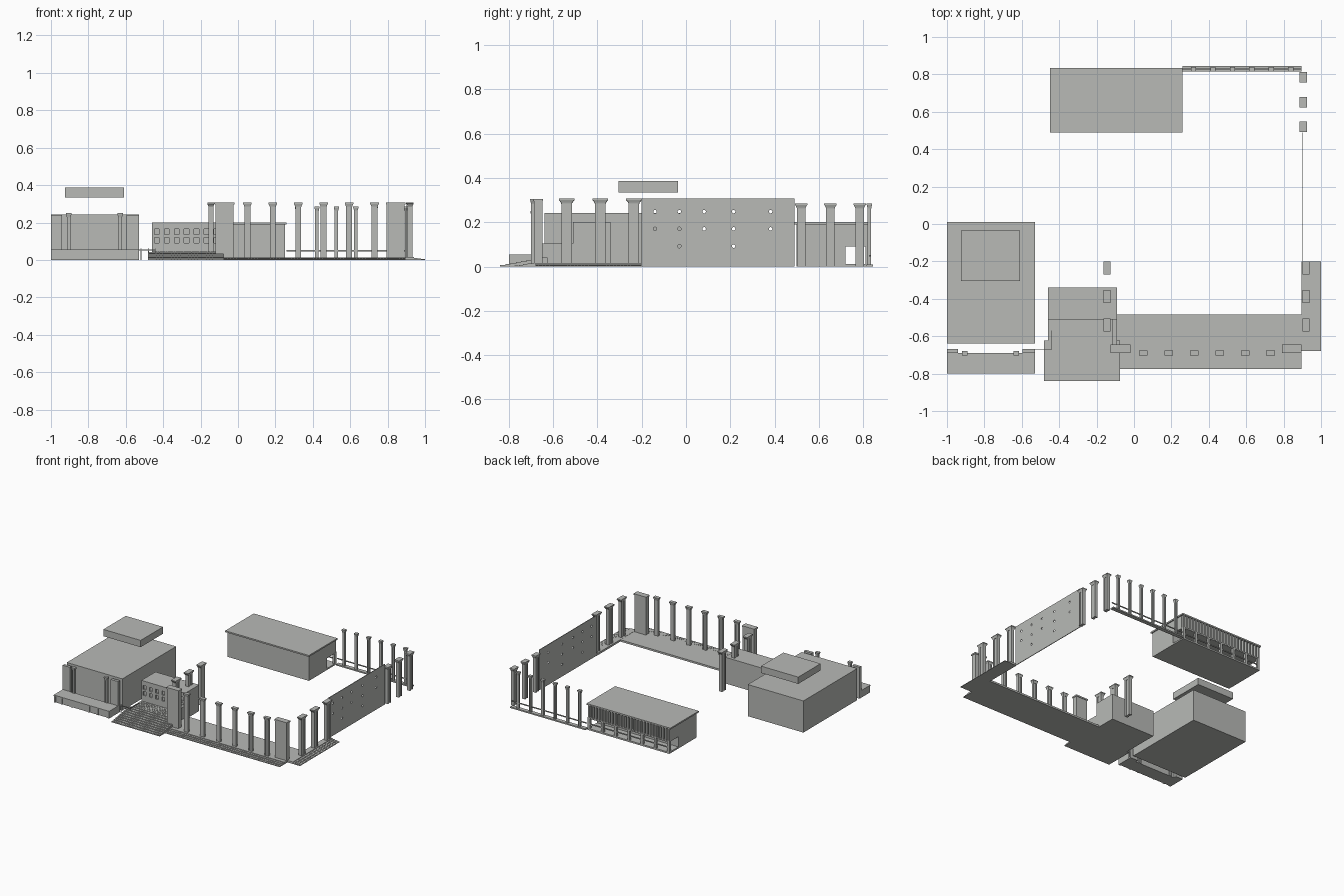
import bpy
import bmesh
import math
from mathutils import Matrix, Vector

cube = bpy.data.objects.get("Cube")
if cube:
    bpy.data.objects.remove(cube)

stone = bpy.data.materials.new("grey stone")
stone.use_nodes = True
GREY = (0.48, 0.49, 0.47, 1)
stone.diffuse_color = GREY
stone.node_tree.nodes["Principled BSDF"].inputs["Base Color"].default_value = GREY


def box(bm, x0, x1, y0, y1, z0, z1):
    size = Vector((x1 - x0, y1 - y0, z1 - z0))
    mid = Vector((x0 + x1, y0 + y1, z0 + z1)) / 2
    bmesh.ops.create_cube(bm, size=1, matrix=Matrix.Translation(mid) @ Matrix.Diagonal(size).to_4x4())


def finish(name, bm):
    mesh = bpy.data.meshes.new(name)
    bm.to_mesh(mesh)
    bm.free()
    mesh.materials.append(stone)
    obj = bpy.data.objects.new(name, mesh)
    bpy.context.collection.objects.link(obj)
    return obj


def boxes(name, *parts):
    bm = bmesh.new()
    for part in parts:
        box(bm, *part)
    return finish(name, bm)


def loft(bm, cx, cy, rings):
    """Join rectangular rings (half width, half depth, height) into a solid."""
    loops = [[bm.verts.new((cx + sx * w, cy + sy * d, z))
              for sx, sy in ((-1, -1), (1, -1), (1, 1), (-1, 1))] for w, d, z in rings]
    for low, high in zip(loops, loops[1:]):
        for i in range(4):
            j = (i + 1) % 4
            bm.faces.new((low[i], low[j], high[j], high[i]))
    bm.faces.new(loops[0][::-1])
    bm.faces.new(loops[-1])


def columns(name, spots, w, d, top, base=0.0):
    """Flanged shafts with flared caps; w and d are the cap half sizes."""
    bm = bmesh.new()
    sw, sd = w * 0.68, d * 0.68
    neck = top - 0.024
    for x, y in spots:
        if w > d:
            box(bm, x - sw, x + sw, y - sd * 0.7, y + sd * 0.7, base, neck)
            for s in (-1, 1):
                box(bm, x + s * sw * 0.7 - sw * 0.3, x + s * sw * 0.7 + sw * 0.3, y - sd, y + sd, base, neck)
        else:
            box(bm, x - sw * 0.7, x + sw * 0.7, y - sd, y + sd, base, neck)
            for s in (-1, 1):
                box(bm, x - sw, x + sw, y + s * sd * 0.7 - sd * 0.3, y + s * sd * 0.7 + sd * 0.3, base, neck)
        loft(bm, x, y, [(sw, sd, neck), (sw * 1.1, sd * 1.1, neck + 0.006),
                        (w * 0.95, d * 0.95, top - 0.008), (w, d, top - 0.007), (w, d, top)])
    return finish(name, bm)


def paving(bm, x0, x1, y0, y1, z, nx, ny):
    """Slab topped with separate paving stones."""
    box(bm, x0, x1, y0, y1, 0, z - 0.002)
    dx, dy, gap = (x1 - x0) / nx, (y1 - y0) / ny, 0.0015
    for i in range(nx):
        for j in range(ny):
            x, y = x0 + i * dx, y0 + j * dy
            box(bm, x, x + dx - gap, y, y + dy - gap, z - 0.002, z)


# West hall with floating roof block
boxes("west_hall", (-1, -0.53, -0.64, 0.01, 0, 0.242))
boxes("west_roof_block", (-0.925, -0.61, -0.305, -0.035, 0.335, 0.387))

# Porch plinth with raised pilasters and coping
porch = bmesh.new()
box(porch, -1, -0.53, -0.795, -0.69, 0, 0.047)
box(porch, -1, -0.53, -0.80, -0.69, 0.047, 0.055)
for x in (-0.99, -0.935, -0.845, -0.705, -0.63, -0.54):
    box(porch, x - 0.008, x + 0.008, -0.80, -0.79, 0, 0.05)
finish("west_porch", porch)
boxes("porch_walls", (-1, -0.94, -0.69, -0.668, 0, 0.24), (-0.595, -0.53, -0.69, -0.668, 0, 0.24))
columns("porch_columns", [(-0.905, -0.69), (-0.63, -0.69)], 0.015, 0.012, 0.25)
boxes("corner_fence", (-0.53, -0.44, -0.674, -0.670, 0.05, 0.056),
      (-0.444, -0.44, -0.674, -0.57, 0.05, 0.056),
      *[(x, x + 0.004, -0.674, -0.670, 0, 0.06) for x in (-0.52, -0.48, -0.444)])

# Gate house with inset windows
gate = bmesh.new()
box(gate, -0.46, -0.09, -0.50, -0.34, 0, 0.2)
xs = [-0.46 + 0.37 * i / 7 for i in range(8)]
for x in xs:
    box(gate, max(x - 0.014, -0.46), min(x + 0.014, -0.09), -0.51, -0.50, 0, 0.2)
for z0, z1 in ((0, 0.09), (0.12, 0.135), (0.165, 0.2)):
    box(gate, -0.46, -0.09, -0.51, -0.50, z0, z1)
finish("gate_house", gate)
boxes("gate_side_wall", (-0.115, -0.09, -0.65, -0.49, 0, 0.105))

# Broad paved stairway before the gate
stairs = bmesh.new()
count = 9
for i in range(count):
    y = -0.84 + 0.024 * i
    paving(stairs, -0.48, -0.075, y, y + 0.024, 0.008 + 0.0042 * i, 26, 1)
paving(stairs, -0.46, -0.09, -0.624, -0.51, 0.044, 26, 5)
finish("gate_stairs", stairs)

# Front and east terraces with low stepped edges
front = bmesh.new()
for i in range(3):
    y = -0.775 + 0.02 * i
    paving(front, -0.09, 0.895, y, y + 0.02, 0.005 + 0.003 * i, 60, 1)
box(front, -0.09, 0.895, -0.715, -0.485, 0, 0.014)
finish("front_terrace", front)
east = bmesh.new()
for i in range(3):
    x = 1 - 0.02 * (i + 1)
    paving(east, x, x + 0.02, -0.68, -0.2, 0.005 + 0.003 * i, 1, 30)
box(east, 0.895, 0.94, -0.68, -0.2, 0, 0.015)
finish("east_terrace", east)

# Piers and colonnades
boxes("front_piers", *[part for x in (-0.125, 0.79) for part in (
    (x + 0.004, x + 0.101, -0.686, -0.649, 0, 0.295), (x, x + 0.105, -0.69, -0.645, 0.295, 0.306))])
columns("front_columns", [(0.05 + 0.136 * i, -0.69) for i in range(6)], 0.023, 0.014, 0.306)
columns("east_front_columns", [(0.92, -0.235 - 0.152 * i) for i in range(3)], 0.019, 0.035, 0.308)
columns("gate_columns", [(-0.145, -0.235 - 0.152 * i) for i in range(3)], 0.019, 0.035, 0.306)
columns("east_back_columns", [(0.905, 0.52 + 0.132 * i) for i in range(3)], 0.019, 0.028, 0.285)
columns("back_columns", [(0.318 + 0.104 * i, 0.828) for i in range(6)], 0.014, 0.012, 0.285)
boxes("back_rail", (0.26, 0.895, 0.815, 0.845, 0, 0.01), (0.26, 0.895, 0.826, 0.832, 0.045, 0.052))

# Thin east wall pierced by small round holes
wall = boxes("east_wall", (0.897, 0.902, -0.2, 0.49, 0, 0.308))
cut = bmesh.new()
for y, low in ((-0.14, 0), (-0.03, 1), (0.082, 0), (0.215, 1), (0.382, 0)):
    for z in (0.248, 0.17, 0.092)[:2 + low]:
        spot = Matrix.Translation((0.9, y, z)) @ Matrix.Rotation(math.pi / 2, 4, 'Y')
        bmesh.ops.create_cone(cut, cap_ends=True, segments=10, radius1=0.008, radius2=0.008, depth=0.05, matrix=spot)
cutter = finish("hole_cutter", cut)
cutter.hide_render = True
cutter.hide_set(True)
mod = wall.modifiers.new("holes", 'BOOLEAN')
mod.operation = 'DIFFERENCE'
mod.solver = 'EXACT'
mod.object = cutter
bpy.context.view_layer.objects.active = wall
bpy.ops.object.modifier_apply(modifier=mod.name)
bpy.data.objects.remove(cutter)

# North hall: closed body, open arcade at the back, slatted upper storey
boxes("north_hall", (-0.44, 0.25, 0.50, 0.72, 0, 0.19), (-0.44, 0.25, 0.72, 0.81, 0.09, 0.19),
      (-0.44, 0.25, 0.72, 0.83, 0, 0.012))
boxes("north_roof", (-0.45, 0.258, 0.488, 0.833, 0.19, 0.201))
boxes("north_slats", (-0.44, 0.25, 0.81, 0.83, 0.088, 0.097),
      *[(-0.44 + 0.027 * i, -0.428 + 0.027 * i, 0.81, 0.83, 0.09, 0.19) for i in range(26)])
boxes("arcade_posts", (-0.44, 0.25, 0.82, 0.826, 0.042, 0.05),
      *[(-0.44 + 0.112 * i, -0.422 + 0.112 * i, 0.81, 0.83, 0.01, 0.09) for i in range(7)])
